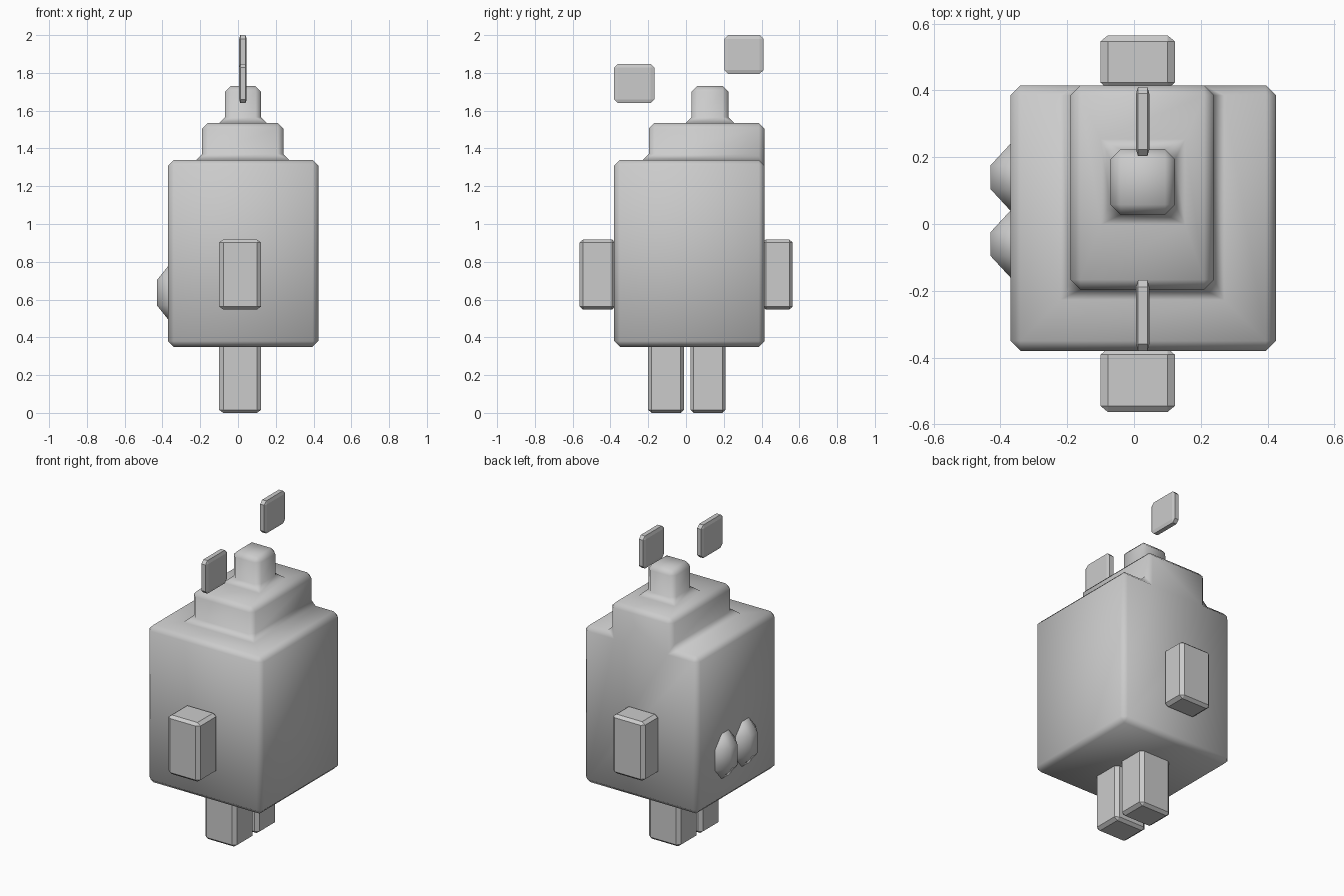
import bpy, bmesh

if "Cube" in bpy.data.objects:
    bpy.data.objects.remove(bpy.data.objects["Cube"])


def finish(bm, name, smooth):
    bmesh.ops.recalc_face_normals(bm, faces=bm.faces[:])
    for f in bm.faces:
        f.smooth = smooth
    me = bpy.data.meshes.new(name)
    bm.to_mesh(me)
    bm.free()
    ob = bpy.data.objects.new(name, me)
    bpy.context.collection.objects.link(ob)
    return ob


def chamfer_box(name, xr, yr, zr, ch, smooth=False):
    """Box given by axis ranges, with its own chamfer size on each axis."""
    bm = bmesh.new()
    bmesh.ops.create_cube(bm, size=2)
    bmesh.ops.bevel(bm, geom=bm.edges[:], offset=0.25, segments=1,
                    affect='EDGES', profile=0.5)
    for v in bm.verts:
        for i, (lo, hi) in enumerate((xr, yr, zr)):
            inset = ch[i] if abs(v.co[i]) < 0.9 else 0
            v.co[i] = hi - inset if v.co[i] > 0 else lo + inset
    return finish(bm, name, smooth)


# stepped body: block, tier flush with the back, small head block
bm = bmesh.new()


def rect(x0, x1, y0, y1, z):
    return [bm.verts.new((x, y, z))
            for x, y in ((x0, y0), (x1, y0), (x1, y1), (x0, y1))]


def band(a, b, sides):
    for i in sides:
        j = (i + 1) % 4
        bm.faces.new((a[i], a[j], b[j], b[i]))


body = (-0.37, 0.425, -0.38, 0.415)
tier = (-0.19, 0.24, -0.197, 0.415)
head = (-0.07, 0.123, 0.028, 0.224)
b0, b1 = rect(*body, 0.35), rect(*body, 1.34)
t0, t1 = rect(*tier, 1.34), rect(*tier, 1.535)
h0, h1 = rect(*head, 1.535), rect(*head, 1.73)
front_and_sides, all_round = (3, 0, 1), range(4)
bm.faces.new(b0)
bm.faces.new(h1)
band(b0, b1, front_and_sides)
band(b1, t0, front_and_sides)
band(t0, t1, front_and_sides)
band(t1, h0, all_round)
band(h0, h1, all_round)
bm.faces.new((b0[3], b0[2], b1[2], t0[2], t1[2], t1[3], t0[3], b1[3]))
bmesh.ops.recalc_face_normals(bm, faces=bm.faces[:])
sharp = [e for e in bm.edges if e.calc_face_angle(0) > 0.5]
bmesh.ops.bevel(bm, geom=sharp, offset=0.03, segments=1,
                affect='EDGES', profile=0.5)
finish(bm, "body", True)

# arms and legs
limb_x = (-0.10, 0.122)
c = (0.022, 0.018, 0.016)
chamfer_box("front_arm", limb_x, (-0.563, -0.373), (0.547, 0.918), c)
chamfer_box("back_arm", limb_x, (0.405, 0.565), (0.547, 0.918), c)
chamfer_box("front_leg", limb_x, (-0.20, -0.01), (0, 0.37), c)
chamfer_box("back_leg", limb_x, (0.023, 0.21), (0, 0.37), c)

# floating plates above the shoulders
p = (0.006, 0.02, 0.02)
plate_x = (0.006, 0.046)
chamfer_box("front_plate", plate_x, (-0.38, -0.168), (1.64, 1.848), p)
chamfer_box("back_plate", plate_x, (0.203, 0.41), (1.795, 2.0), p)

# pair of rounded bumps on the left side
for name, y in (("front_bump", -0.16), ("back_bump", 0.04)):
    chamfer_box(name, (-0.43, -0.25), (y, y + 0.2), (0.495, 0.777),
                (0.06, 0.065, 0.075), True)
